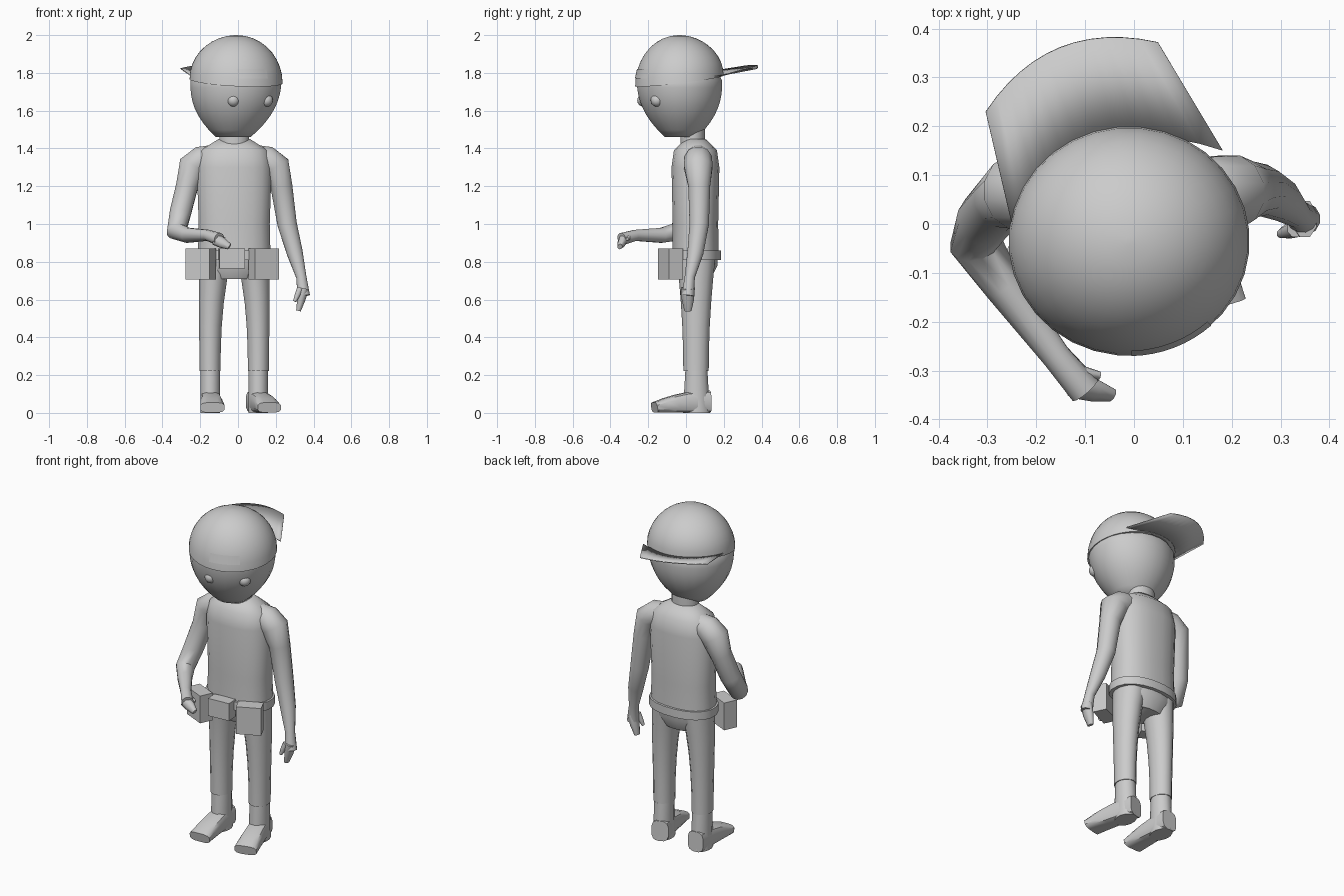
import bpy, bmesh, math
from mathutils import Vector, Matrix

cube = bpy.data.objects.get("Cube")
if cube:
    bpy.data.objects.remove(cube, do_unlink=True)

GREY = (0.6, 0.6, 0.6, 1)
material = bpy.data.materials.new("plain_grey")
material.use_nodes = True
material.diffuse_color = GREY
material.node_tree.nodes["Principled BSDF"].inputs["Base Color"].default_value = GREY

# Body centre line, head axis and the turned head's left and back directions
BODY = Vector((-0.02, 0.05, 0))
HEAD = Vector((-0.01, -0.035, 0))
TURN = Matrix.Rotation(math.radians(22), 3, 'Z')
LEFT = TURN @ Vector((1, 0, 0))
BACK = TURN @ Vector((0, 1, 0))
HEAD_WIDTH, HEAD_DEPTH, HEAD_TOP = 0.247, 0.235, 2


def finish(name, bm, angle=60):
    """Turn the bmesh into a shaded object."""
    bmesh.ops.recalc_face_normals(bm, faces=bm.faces[:])
    mesh = bpy.data.meshes.new(name)
    bm.to_mesh(mesh)
    bm.free()
    mesh.materials.append(material)
    obj = bpy.data.objects.new(name, mesh)
    bpy.context.collection.objects.link(obj)
    bpy.ops.object.select_all(action='DESELECT')
    obj.select_set(True)
    bpy.context.view_layer.objects.active = obj
    bpy.ops.object.shade_smooth_by_angle(angle=math.radians(angle))
    return obj


def bridge(bm, rows, wrap):
    """Join neighbouring rows of vertices with quads."""
    for low, high in zip(rows, rows[1:]):
        count = len(low)
        for k in range(count if wrap else count - 1):
            n = (k + 1) % count
            bm.faces.new((low[k], low[n], high[n], high[k]))


def loft(rings, sides=12, upright=False, power=1.0):
    """Skin a list of (centre, width radius, depth radius)."""
    bm = bmesh.new()
    centres = [ring[0] for ring in rings]
    rows = []
    for i, (centre, width, depth) in enumerate(rings):
        along = Vector((0, 0, 1))
        if not upright:
            along = centres[min(i + 1, len(rings) - 1)] - centres[max(i - 1, 0)]
        v = along.cross(Vector((1, 0, 0))).normalized()
        u = v.cross(along).normalized()
        row = []
        for k in range(sides):
            angle = math.tau * (k + 0.5) / sides
            c, s = math.cos(angle), math.sin(angle)
            c = math.copysign(abs(c) ** power, c)
            s = math.copysign(abs(s) ** power, s)
            row.append(bm.verts.new(centre + u * c * width + v * s * depth))
        rows.append(row)
    bridge(bm, rows, wrap=True)
    bm.faces.new(rows[0])
    bm.faces.new(rows[-1])
    return bm


def column(centre, profile, sides=20, power=1.0):
    """Upright loft from (height, width radius, depth radius)."""
    rings = [(centre + Vector((0, 0, z)), width, depth) for z, width, depth in profile]
    return loft(rings, sides, upright=True, power=power)


def limb(name, path):
    """Round tube through (x, y, z, radius)."""
    finish(name, loft([(Vector(p[:-1]), p[-1], p[-1]) for p in path]))


def digit(name, start, end, width, depth):
    """Tapered finger shape between two points."""
    start, end = Vector(start), Vector(end)
    rings = []
    for t in (0, 0.5, 1):
        size = 1 - t * t / 2
        rings.append((start.lerp(end, t), width * size, depth * size))
    finish(name, loft(rings, sides=8))


def box(name, centre, size, degrees):
    bm = bmesh.new()
    turn = Matrix.Rotation(math.radians(degrees), 4, 'Z')
    place = Matrix.Translation(centre) @ turn @ Matrix.Diagonal((*size, 1))
    bmesh.ops.create_cube(bm, size=1, matrix=place)
    finish(name, bm, angle=30)


def rim_height(point):
    """The cap rim rises towards the back of the head."""
    return 1.757 + 0.13 * (point - HEAD).dot(BACK)


# Head: egg-shaped, narrowing to the chin
rings = [(HEAD + Vector((0, 0, 1.9)), 0.16, 0.15)]
steps = 8
for i in range(steps + 1):
    t = i / steps
    size = 1 - 0.62 * t ** 2.3
    centre = HEAD + Vector((-0.015 * t, 0.01 * t, 1.76 - 0.3 * t))
    rings.append((centre, 0.243 * size, 0.228 * size))
finish("head", loft(rings, sides=24, upright=True))
neck_centre = Vector((BODY.x, 0.035, 0))
finish("neck", column(neck_centre, [(z, 0.08, 0.066) for z in (1.4, 1.5)]))

# Eyes
for side, sign in (("left", 1), ("right", -1)):
    spot = HEAD + LEFT * (0.01 + 0.095 * sign) - BACK * 0.17 + Vector((0, 0, 1.655))
    bm = bmesh.new()
    bmesh.ops.create_uvsphere(bm, u_segments=16, v_segments=10, radius=0.034,
                              matrix=Matrix.Translation(spot))
    finish(side + "_eye", bm)

# Cap dome with a slanted rim
profile = []
steps = 10
for i in range(steps):
    angle = math.pi / 2 * i / (steps - 0.8)
    size = math.cos(angle)
    profile.append((math.sin(angle), HEAD_WIDTH * size, HEAD_DEPTH * size))
bm = column(HEAD, profile, sides=32)
for v in bm.verts:
    low = rim_height(v.co)
    v.co.z = low + (HEAD_TOP - low) * v.co.z
finish("cap_dome", bm)

# Visor, a thin bowed sheet behind the head
bm = bmesh.new()
rows = []
for i in range(-6, 7):
    across = i / 6
    bow = 1 - across * across
    root = LEFT * 0.23 * across + BACK * (0.1 + 0.1 * bow)
    tip = LEFT * 0.19 * across + BACK * (0.355 + 0.065 * bow)
    root.z = 1.785
    tip.z = 1.825 + 0.018 * bow
    rows.append([bm.verts.new(HEAD + LEFT * 0.017 + p) for p in (root, tip)])
bridge(bm, rows, wrap=False)
visor = finish("cap_visor", bm)
visor.modifiers.new("thickness", 'SOLIDIFY').thickness = 0.005

# Strap panel following the dome over the forehead
bm = bmesh.new()
rows = []
for i in range(-4, 5):
    direction = LEFT * math.sin(i / 11) - BACK * math.cos(i / 11)
    edge = Vector((direction.x * HEAD_WIDTH, direction.y * HEAD_DEPTH, 0))
    low = rim_height(HEAD + edge)
    row = []
    for z in (1.77, 1.82):
        size = math.sqrt(1 - ((z - low) / (HEAD_TOP - low)) ** 2) + 0.014
        row.append(bm.verts.new(HEAD + edge * size + Vector((0, 0, z))))
    rows.append(row)
bridge(bm, rows, wrap=False)
finish("cap_strap", bm)

# Torso, pelvis and belt
shoulders = ((0.84, 0.97), (1, 0.95), (1.3, 1), (1.39, 0.9), (1.45, 0.42))
finish("torso", column(BODY, [(z, 0.2 * s, 0.128 * s) for z, s in shoulders], power=0.85))
hips = ((0.88, 1), (0.78, 1), (0.71, 0.7))
finish("pelvis", column(BODY, [(z, 0.185 * s, 0.118 * s) for z, s in hips]))
finish("belt", column(BODY, [(z, 0.205, 0.138) for z in (0.81, 0.86)], power=0.9))

# Belt pouches
for side, sign in (("left", 1), ("right", -1)):
    box(side + "_pouch", (-0.03 + sign * 0.167, -0.083, 0.788), (0.14, 0.08, 0.165), sign * 25)
box("centre_pouch", (-0.033, -0.108, 0.818), (0.135, 0.07, 0.105), 4)

# Legs and boots
for side, sign, toe_out in (("left", 1, 15), ("right", -1, 3)):
    rings = []
    for i in range(6):
        t = i / 5
        radius = 0.057 + 0.03 * t * t
        out = 0.128 - 0.03 * t ** 3
        centre = BODY + Vector((sign * out, 0.003, 0.222 + 0.6 * t))
        rings.append((centre, radius, radius * 1.18))
    finish(side + "_leg", loft(rings, sides=14, upright=True))

    ankle = BODY + Vector((sign * 0.127, 0.005, 0))
    shaft = [(z, 0.054, 0.074 - 0.06 * z) for z in (0, 0.1, 0.24)]
    finish(side + "_boot_shaft", column(ankle, shaft, sides=12))

    rings = []
    for i in range(6):
        t = i / 5
        height = 0.06 - 0.032 * t * t
        rings.append((Vector((0, 0.07 - 0.3 * t, height)), 0.05 + 0.015 * t, height))
    bm = loft(rings, power=0.6)
    turn = Matrix.Rotation(math.radians(toe_out), 4, 'Z')
    bm.transform(Matrix.Translation(ankle) @ turn)
    finish(side + "_boot_foot", bm, angle=40)


def shoulder(sign):
    """Start of an arm, from inside the torso over the shoulder."""
    bends = ((0.12, 1.355, 0.065), (0.17, 1.342, 0.075), (0.22, 1.305, 0.078))
    return [(BODY.x + sign * out, 0.065, z, radius) for out, z, radius in bends]


# Left arm hanging
limb("left_arm", shoulder(1) + [
    (0.23, 0.07, 1.2, 0.06), (0.26, 0.07, 1, 0.053), (0.3, 0.05, 0.85, 0.044),
    (0.335, 0.02, 0.72, 0.028), (0.348, 0.01, 0.62, 0.034)])
digit("left_fingers", (0.35, 0.01, 0.66), (0.32, 0.01, 0.54), 0.027, 0.04)
digit("left_thumb", (0.33, -0.01, 0.66), (0.3, -0.02, 0.59), 0.018, 0.018)

# Right arm bent forward
limb("right_arm", shoulder(-1) + [
    (-0.27, 0.05, 1.2, 0.06), (-0.305, 0.01, 1.06, 0.058), (-0.325, -0.04, 0.96, 0.054),
    (-0.265, -0.13, 0.94, 0.041), (-0.16, -0.27, 0.94, 0.03), (-0.1, -0.34, 0.92, 0.034)])
digit("right_fingers", (-0.12, -0.33, 0.92), (-0.045, -0.35, 0.88), 0.034, 0.026)
digit("right_thumb", (-0.14, -0.3, 0.94), (-0.07, -0.31, 0.92), 0.018, 0.016)
